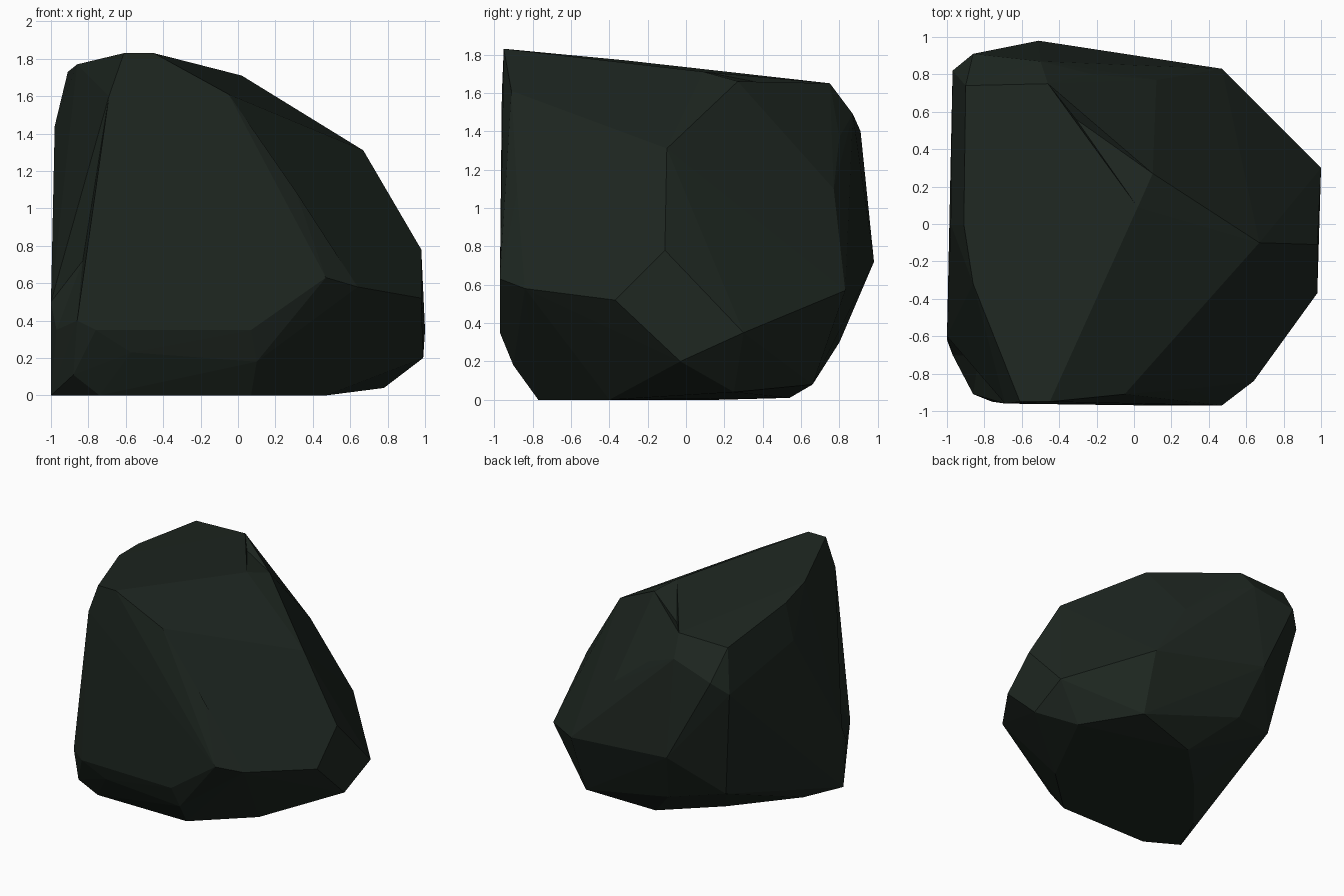
import bpy, bmesh, math
from mathutils import Vector

if "Cube" in bpy.data.objects:
    bpy.data.objects.remove(bpy.data.objects["Cube"])

# Corners of the boulder, grouped by the facet rim they belong to
crown = [(-.61, -.95, 1.83), (-.45, -.95, 1.83), (.02, .09, 1.71), (.1, .27, 1.66),
         (-.46, .75, 1.65), (-.9, .74, 1.64), (-.91, 0, 1.73), (-.86, -.32, 1.77)]
front_rim = [(-.69, -.96, 1.6), (-.05, -.91, 1.61), (.31, -.88, 1.09), (.47, -.97, .63),
             (.07, -.97, .35), (-.76, -.95, .35), (.1, -.9, .18), (-.57, -.91, .23),
             (.64, -.84, .58)]
right_rim = [(.67, -.1, 1.31), (.98, -.11, .78), (.98, -.37, .52), (1, .3, .35), (.99, -.03, .2)]
back_rim = [(.47, .83, .57), (.12, .77, 1.1), (-.22, .8, 1.37), (-.5, .87, 1.49),
            (-.86, .91, 1.4), (-.51, .98, .72), (-.82, .65, .38), (-.28, .87, .5), (-.4, .8, .3)]
left_rim = [(-.98, 0, 1.44), (-.97, .82, 1.3), (-1, -.6, .5), (-.86, -.91, .4), (-.97, -.7, .35)]
base = [(-.74, -.77, 0), (.07, -.77, 0), (.47, -.4, 0), (.78, .25, .04), (.45, .66, .08),
        (-.1, .54, .01), (-.48, .16, 0), (-.86, -.3, 0), (-1, -.62, 0), (-.88, -.82, .11)]

# Shallow chips: hollow points just below the hull
chips = [(-.83, -.71, .72), (-.31, .56, 1.62)]

# Hull of all corners, with near-flat neighbours merged into broad facets
bm = bmesh.new()
for co in crown + front_rim + right_rim + back_rim + left_rim + base:
    bm.verts.new(co)
bmesh.ops.convex_hull(bm, input=bm.verts[:])
bmesh.ops.delete(bm, geom=[v for v in bm.verts if not v.link_faces], context='VERTS')
bmesh.ops.dissolve_limit(bm, angle_limit=math.radians(2), verts=bm.verts[:], edges=bm.edges[:])
bmesh.ops.recalc_face_normals(bm, faces=bm.faces[:])

# The hull is convex, so the nearest face plane is the face above each hollow
for co in chips:
    p = Vector(co)
    face = min(bm.faces, key=lambda f: abs((p - f.verts[0].co).dot(f.normal)))
    bmesh.ops.poke(bm, faces=[face])['verts'][0].co = p

mesh = bpy.data.meshes.new("boulder")
bm.to_mesh(mesh)
bm.free()
boulder = bpy.data.objects.new("boulder", mesh)
bpy.context.collection.objects.link(boulder)

# Dark mossy stone
stone = bpy.data.materials.new("dark_stone")
stone.diffuse_color = (.013, .020, .015, 1)
stone.use_nodes = True
stone.node_tree.nodes["Principled BSDF"].inputs["Base Color"].default_value = stone.diffuse_color
mesh.materials.append(stone)
